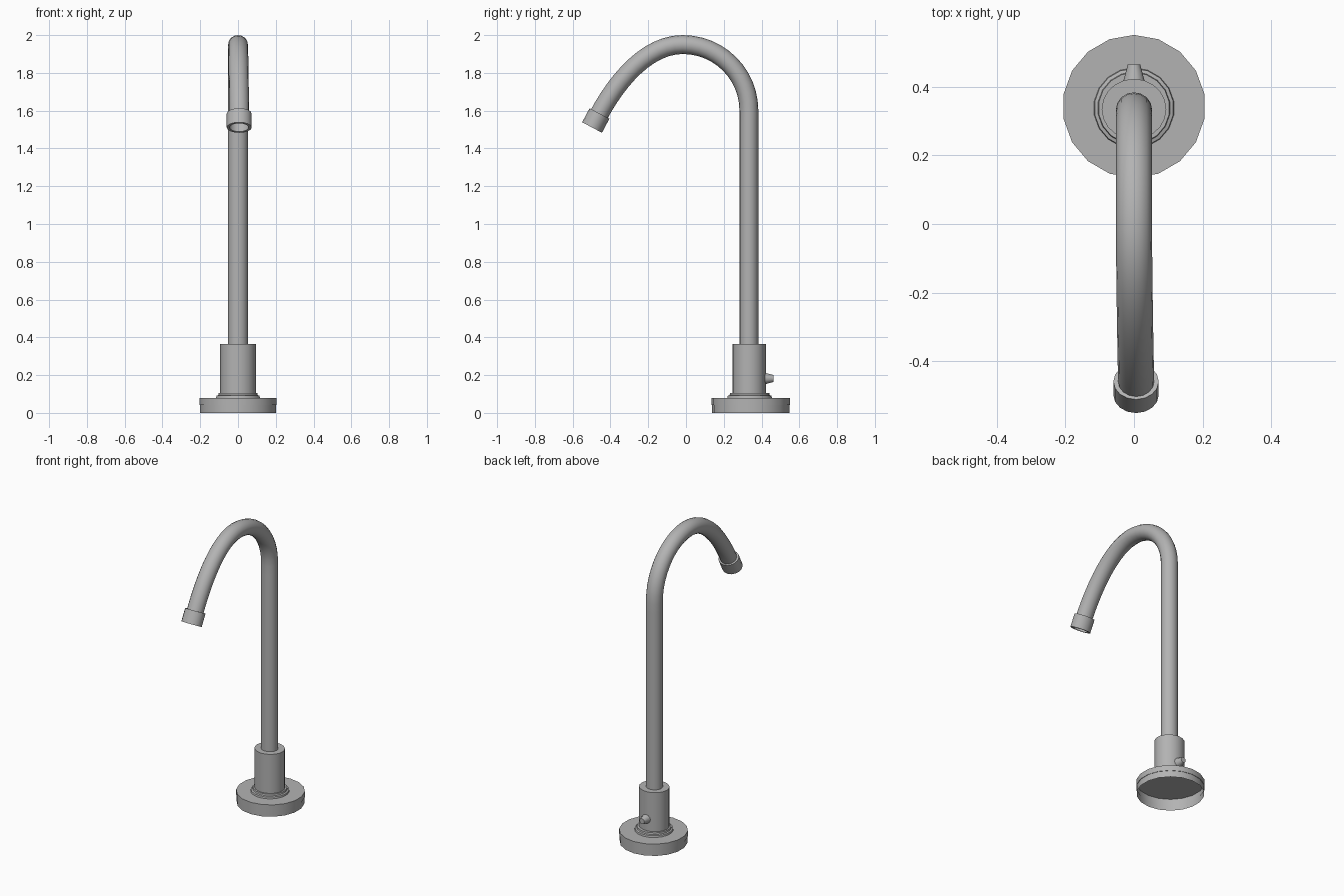
import bpy, bmesh
from math import sin, cos, pi, radians

if "Cube" in bpy.data.objects:
    bpy.data.objects.remove(bpy.data.objects["Cube"])

# Dark grey metal
metal = bpy.data.materials.new("dark_metal")
metal.diffuse_color = (0.45, 0.45, 0.45, 1)
metal.use_nodes = True
metal.node_tree.nodes["Principled BSDF"].inputs["Base Color"].default_value = metal.diffuse_color


def lathe(name, profile, loc, sides=18, scale=(1, 1, 1), tilt=0.0):
    """Revolve (radius, z) points about z; a zero radius closes to a point."""
    bm = bmesh.new()
    rings = []
    for r, z in profile:
        if r == 0:
            rings.append([bm.verts.new((0, 0, z))] * sides)
        else:
            rings.append([bm.verts.new((r * sin(2 * pi * i / sides),
                                        r * cos(2 * pi * i / sides), z))
                          for i in range(sides)])
    for a, b in zip(rings, rings[1:]):
        for i in range(sides):
            j = (i + 1) % sides
            bm.faces.new(list(dict.fromkeys((a[i], a[j], b[j], b[i]))))
    bmesh.ops.recalc_face_normals(bm, faces=bm.faces)
    me = bpy.data.meshes.new(name)
    bm.to_mesh(me)
    bm.free()
    me.materials.append(metal)
    ob = bpy.data.objects.new(name, me)
    bpy.context.collection.objects.link(ob)
    ob.location, ob.scale = loc, scale
    ob.rotation_euler.x = radians(tilt)
    bpy.ops.object.select_all(action='DESELECT')
    ob.select_set(True)
    bpy.context.view_layer.objects.active = ob
    bpy.ops.object.shade_smooth_by_angle(angle=radians(35))
    return ob


# Hollow 18-sided base plate, open underneath, with a small step in its rim
lathe("base_plate", [(0.205, 0), (0.205, 0.043), (0.208, 0.043),
                     (0.208, 0.08), (0, 0.08)], (0, 0.342, 0))

# Stepped collar between plate and body
lathe("collar", [(0.12, 0.08), (0.118, 0.091), (0.108, 0.094),
                 (0.106, 0.105), (0.085, 0.105)], (0, 0.337, 0),
      scale=(0.98, 0.98, 1))

# Body cylinder
lathe("body", [(0.094, 0.08), (0.094, 0.365), (0, 0.365)], (0, 0.334, 0),
      sides=20, scale=(1, 0.94, 1))

# Small tapered knob on the back
lathe("knob", [(0.032, 0), (0.018, 0.052), (0, 0.052)],
      (0, 0.412, 0.182), sides=12, tilt=-90)

# Gooseneck pipe swept along a bezier path
cu = bpy.data.curves.new("gooseneck_pipe", 'CURVE')
cu.dimensions = '3D'
cu.bevel_depth = 0.05
cu.bevel_resolution = 6
cu.resolution_u = 12
cu.materials.append(metal)
sp = cu.splines.new('BEZIER')
sp.bezier_points.add(3)
path = [((0, .333, .35), (0, .333, .2), (0, .333, .6)),
        ((0, .333, 1.6), (0, .333, 1.4), (0, .333, 1.795)),
        ((0, -.018, 1.95), (0, .175, 1.95), (.001, -.2, 1.95)),
        ((.006, -.465, 1.572), (.004, -.36, 1.77), (.007, -.5, 1.5))]
for p, (co, left, right) in zip(sp.bezier_points, path):
    p.handle_left_type = p.handle_right_type = 'FREE'
    p.co, p.handle_left, p.handle_right = co, left, right
pipe = bpy.data.objects.new("gooseneck_pipe", cu)
pipe.scale.x = 1.05
bpy.context.collection.objects.link(pipe)

# Open nozzle sleeve at the spout end
lathe("nozzle", [(0.05, 0), (0.066, 0), (0.066, -0.084), (0.051, -0.084),
                 (0.051, -0.02)], (0.006, -0.458, 1.585), sides=16,
      scale=(1, 0.9, 1), tilt=-28)
